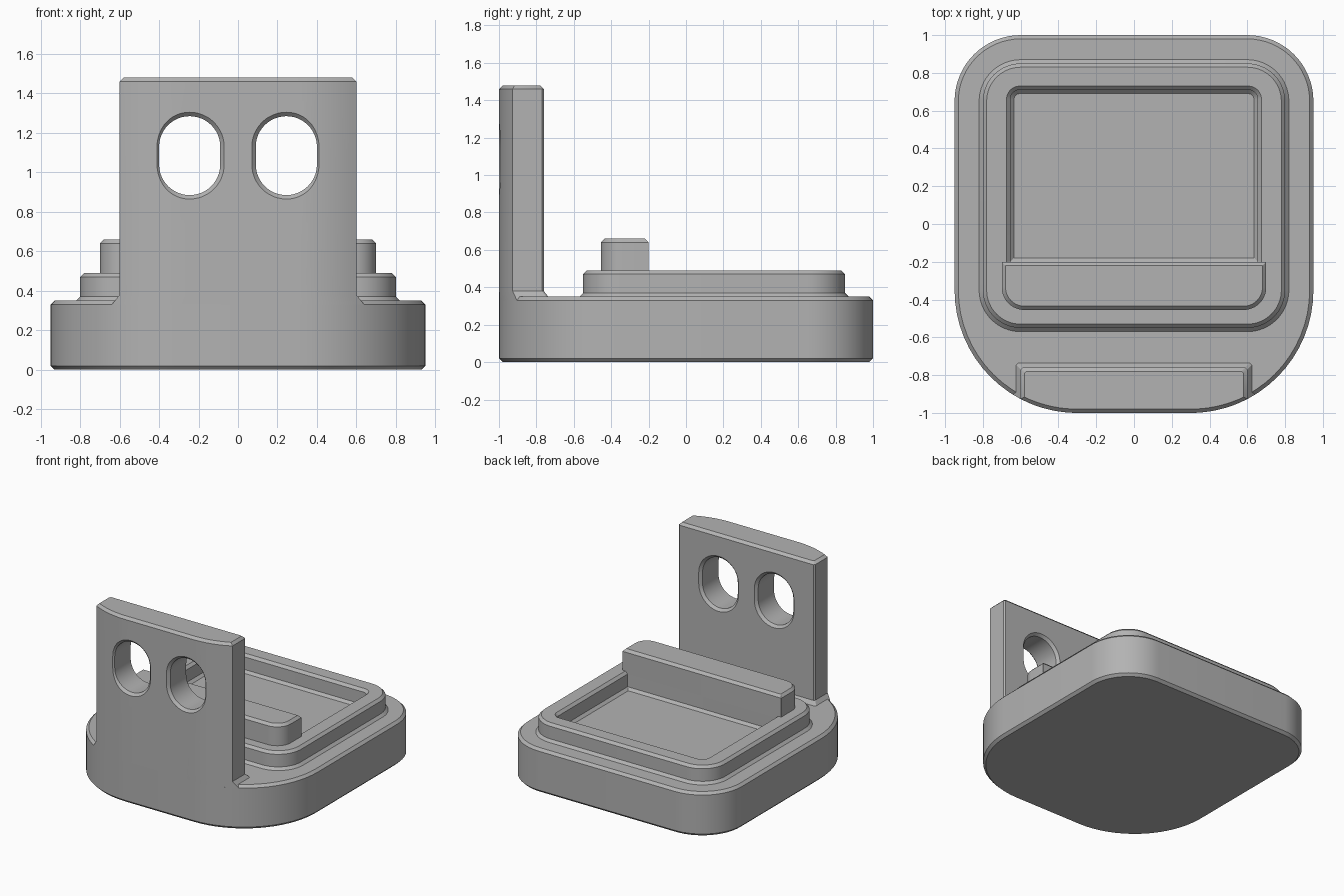
import bpy
import bmesh
import math

cube = bpy.data.objects.get("Cube")
if cube:
    bpy.data.objects.remove(cube, do_unlink=True)

grey = bpy.data.materials.new("plain grey")
grey.use_nodes = True
grey.diffuse_color = (0.45, 0.45, 0.45, 1)
grey.node_tree.nodes["Principled BSDF"].inputs["Base Color"].default_value = grey.diffuse_color


def loft(name, rings, cap_start=True, cap_end=True):
    """Skin a list of equally long point loops."""
    bm = bmesh.new()
    loops = [[bm.verts.new(p) for p in ring] for ring in rings]
    for a, b in zip(loops, loops[1:]):
        for i in range(len(a)):
            j = (i + 1) % len(a)
            bm.faces.new((a[i], a[j], b[j], b[i]))
    if cap_start:
        bm.faces.new(loops[0][::-1])
    if cap_end:
        bm.faces.new(loops[-1])
    bmesh.ops.recalc_face_normals(bm, faces=bm.faces)
    mesh = bpy.data.meshes.new(name)
    bm.to_mesh(mesh)
    bm.free()
    mesh.materials.append(grey)
    obj = bpy.data.objects.new(name, mesh)
    bpy.context.collection.objects.link(obj)
    return obj


def smooth(obj):
    bpy.ops.object.select_all(action='DESELECT')
    obj.select_set(True)
    bpy.context.view_layer.objects.active = obj
    bpy.ops.object.shade_smooth_by_angle(angle=math.radians(30))


def rounded(half_x, y0, y1, r_front, r_back, z, grow=0.0, n=16):
    """Rounded rectangle at height z, offset outward by grow."""
    hx, y0, y1 = half_x + grow, y0 - grow, y1 + grow
    rf, rb = max(r_front + grow, 0.003), max(r_back + grow, 0.003)
    corners = [(hx - rb, y1 - rb, rb), (rb - hx, y1 - rb, rb),
               (rf - hx, y0 + rf, rf), (hx - rf, y0 + rf, rf)]
    points = []
    for k, (cx, cy, r) in enumerate(corners):
        for i in range(n + 1):
            a = math.pi / 2 * (k + i / n)
            points.append((cx + r * math.cos(a), cy + r * math.sin(a), z))
    return points


def tiers(shape, profile):
    return [rounded(*shape, z, grow) for z, grow in profile]


C = 0.02  # chamfer size

# Base slab
base = loft("base", tiers((0.95, -1, 1, 0.65, 0.35),
                          [(0, -C), (C, 0), (0.33, 0), (0.35, -C)]))

# Raised rim around the pocket; the base top forms the pocket floor
outer = tiers((0.8, -0.55, 0.85, 0.2, 0.2),
              [(0.35, C), (0.37, 0), (0.47, 0), (0.49, -C)])
inner = tiers((0.655, -0.2, 0.71, 0.003, 0.05),
              [(0.49, C), (0.47, 0), (0.37, 0), (0.35, -C)])
rim = loft("pocket_rim", outer + inner, False, False)

# Stop bar along the front of the pocket
bar = loft("stop_bar", tiers((0.7, -0.455, -0.2, 0.12, 0.003),
                             [(0.47, 0), (0.64, 0), (0.66, -C)]))


# Upright plate whose front follows the base outline
def plate_ring(z, half_x, back, inset=0.0, n=32):
    points = []
    for i in range(n + 1):
        x = half_x * (2 * i / n - 1)
        bend = max(abs(x) - 0.3, 0)
        points.append((x, -0.35 - math.sqrt(0.65 ** 2 - bend ** 2) + inset, z))
    e = 0.01
    points += [(half_x, back - e, z), (half_x - e, back, z),
               (e - half_x, back, z), (-half_x, back - e, z)]
    return points


upright = loft("upright_plate", [plate_ring(0.33, 0.64, -0.72),
                                 plate_ring(0.38, 0.6, -0.76),
                                 plate_ring(1.46, 0.6, -0.76),
                                 plate_ring(1.48, 0.58, -0.78, C)])


# Two chamfered oblong holes through the upright
def oblong(cx, y, r, n=24):
    points = []
    for side in (0, 1):
        for i in range(n + 1):
            a = math.pi * (side + i / n)
            cz = 1.085 + (0.045 if side == 0 else -0.045)
            points.append((cx + r * math.cos(a), y, cz + r * math.sin(a)))
    return points


for s in (-1, 1):
    cutter = loft("hole_cutter", [oblong(s * 0.245, y, r) for y, r in
                                  [(-1.05, 0.225), (-0.98, 0.155),
                                   (-0.78, 0.155), (-0.71, 0.225)]])
    cutter.hide_render = True
    mod = upright.modifiers.new("hole", 'BOOLEAN')
    mod.operation = 'DIFFERENCE'
    mod.solver = 'EXACT'
    mod.object = cutter
    bpy.context.view_layer.objects.active = upright
    bpy.ops.object.modifier_apply(modifier=mod.name)
    bpy.data.objects.remove(cutter, do_unlink=True)

for part in (base, rim, bar, upright):
    smooth(part)
